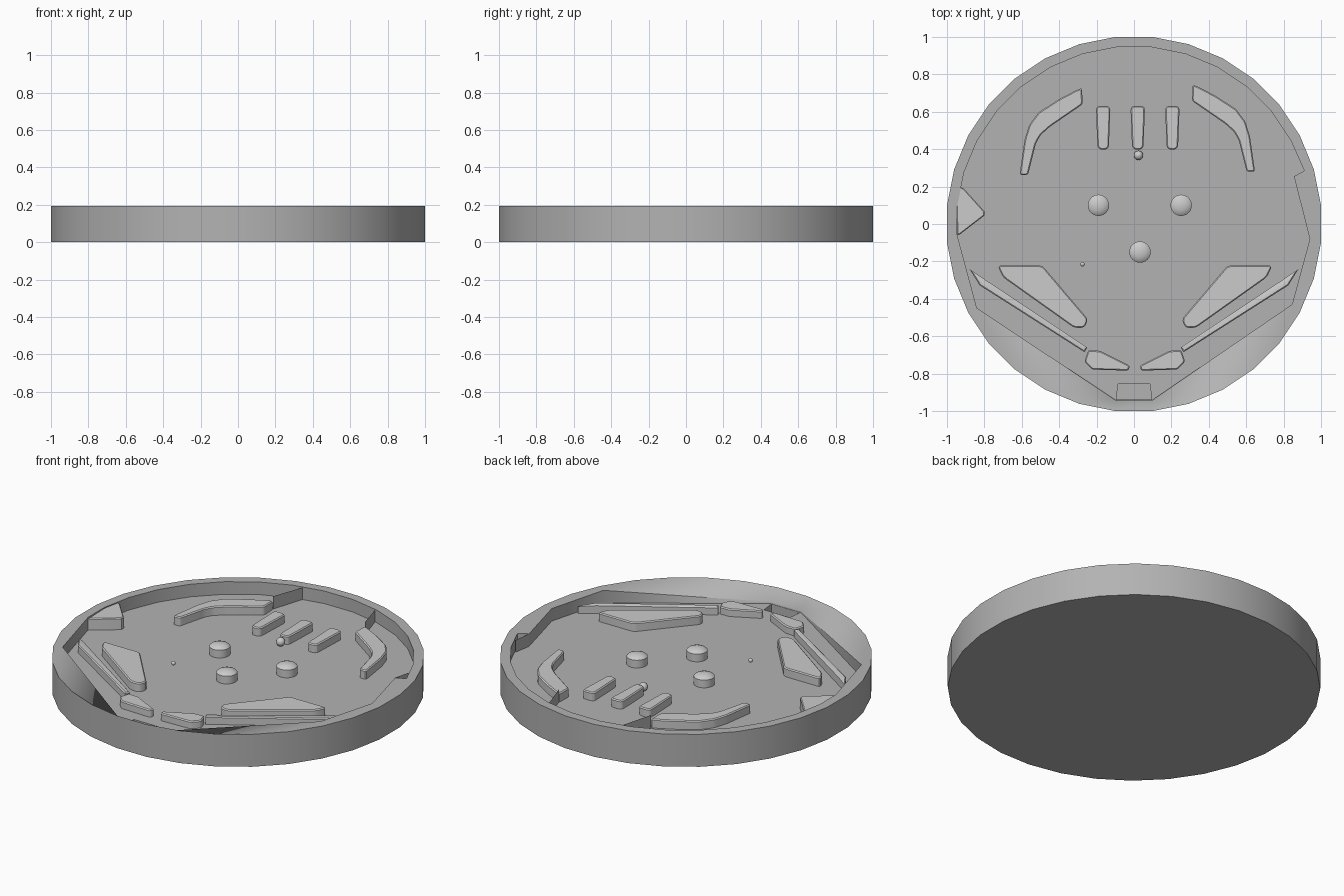
import bpy, bmesh
from math import cos, sin, radians, pi

if "Cube" in bpy.data.objects:
    bpy.data.objects.remove(bpy.data.objects["Cube"])

FLOOR, TOP = 0.118, 0.193
SINK = 0.004


def smooth(ob, angle=25):
    bpy.ops.object.select_all(action='DESELECT')
    ob.select_set(True)
    bpy.context.view_layer.objects.active = ob
    bpy.ops.object.shade_smooth_by_angle(angle=radians(angle))


def new_object(name, bm):
    bmesh.ops.recalc_face_normals(bm, faces=bm.faces)
    me = bpy.data.meshes.new(name)
    bm.to_mesh(me)
    bm.free()
    ob = bpy.data.objects.new(name, me)
    bpy.context.collection.objects.link(ob)
    return ob


def prism(name, pts, z0, z1, corner=0.0, top=0.0):
    """Extruded outline with optional rounded corners and a chamfered top edge."""
    bm = bmesh.new()
    face = bm.faces.new([bm.verts.new((x, y, z0)) for x, y in pts])
    ext = bmesh.ops.extrude_face_region(bm, geom=[face])
    for v in ext['geom']:
        if isinstance(v, bmesh.types.BMVert):
            v.co.z = z1
    if corner:
        edges = [e for e in bm.edges if abs(e.verts[0].co.z - e.verts[1].co.z) > 1e-4]
        bmesh.ops.bevel(bm, geom=edges, offset=corner, segments=3, profile=0.5,
                        affect='EDGES', clamp_overlap=True)
    if top:
        edges = [e for e in bm.edges if all(v.co.z > z1 - 1e-4 for v in e.verts)]
        bmesh.ops.bevel(bm, geom=edges, offset=top, segments=1, profile=0.5,
                        affect='EDGES', clamp_overlap=True)
    return new_object(name, bm)


def ring(r, angles):
    return [(r * cos(radians(a)), r * sin(radians(a))) for a in angles]


def cut(ob, cutter):
    mod = ob.modifiers.new("cut", 'BOOLEAN')
    mod.operation, mod.solver, mod.object = 'DIFFERENCE', 'EXACT', cutter
    cutter.hide_render = True
    bpy.context.view_layer.objects.active = ob
    bpy.ops.object.modifier_apply(modifier=mod.name)
    bpy.data.objects.remove(cutter, do_unlink=True)


# 32-sided round case
step = 360 / 32
case = prism("case", ring(1.0 / cos(pi / 32), [step * (i + .5) for i in range(32)]), 0, TOP)

# sunken playfield, following the rim at the back and tapering to the drain
right_arc = ring(0.95, [28.125 + step * i for i in range(6)])
left_arc = ring(0.95, [95.625 + step * i for i in range(8)])
outline = ([(0.91, 0.285)] + right_arc + left_arc +
           [(-0.945, -0.06), (-0.84, -0.45), (-0.10, -0.94), (0.10, -0.94),
            (0.845, -0.43), (0.94, -0.08), (0.855, 0.255)])
cut(case, prism("playfield_cutter", outline, FLOOR, 0.4))
# drain slot
cut(case, prism("drain_cutter", [(-0.085, -0.855), (0.085, -0.855),
                                 (0.095, -0.938), (-0.095, -0.938)], 0.06, 0.16))
# front apron slopes down towards the drain
bm = bmesh.new()
bm.from_mesh(case.data)
bmesh.ops.triangulate(bm, faces=[f for f in bm.faces if f.calc_center_median().z > TOP - .001])
for v in bm.verts:
    if v.co.z > TOP - .001 and v.co.y < -0.9 and abs(v.co.x) < 0.11 and v.co.y > -0.96:
        v.co.z = FLOOR + 0.01
bm.to_mesh(case.data)
bm.free()
smooth(case, 45)
dark = bpy.data.materials.new("dark_grey")
dark.diffuse_color = (0.45, 0.45, 0.45, 1)
dark.use_nodes = True
dark.node_tree.nodes["Principled BSDF"].inputs["Base Color"].default_value = dark.diffuse_color
case.data.materials.clear()
case.data.materials.append(dark)

# mirrored guides: outline, top height, corner rounding, (x, y) shift of right copy
PAIRS = {
    "arc_guide": ([(-.278, .728), (-.31, .715), (-.40, .668), (-.51, .597), (-.56, .53),
                   (-.585, .45), (-.612, .262), (-.567, .262), (-.525, .43), (-.50, .475),
                   (-.45, .52), (-.275, .64)], 0.17, 0.012, (0.035, 0.018)),
    "slingshot": ([(-.73, -.222), (-.49, -.222), (-.245, -.51), (-.265, -.555),
                   (-.32, -.555), (-.70, -.285)], 0.17, 0.018, (0.01, 0)),
    "lane_rail": ([(-.88, -.24), (-.80, -.295), (-.25, -.66), (-.265, -.685),
                   (-.825, -.328)], 0.165, 0, (0.0, 0)),
    "flipper": ([(-.245, -.675), (-.18, -.678), (-.022, -.758), (-.03, -.784),
                 (-.225, -.778), (-.265, -.735)], 0.162, 0.01, (0.008, 0)),
}
for name, (pts, z1, corner, (dx, dy)) in PAIRS.items():
    for side in ("left", "right"):
        p = pts if side == "left" else [(-x + dx, y + dy) for x, y in pts][::-1]
        smooth(prism(f"{name}_{side}", p, FLOOR - SINK, z1, corner, 0.006))

# three tapered lane posts
for i, x in enumerate((-0.165, 0.02, 0.205)):
    pts = [(x - .039, .632), (x + .039, .632), (x + .03, .398), (x - .03, .398)]
    smooth(prism(f"lane_post_{i + 1}", pts, FLOOR - SINK, 0.168, 0.022, 0.006))

# wedge on the left wall
smooth(prism("side_wedge", [(-.945, -.06), (-.93, -.055), (-.80, .045), (-.80, .068),
                            (-.91, .19), (-.935, .20), (-.95, .09)],
             FLOOR - SINK, 0.187, 0, 0.005))

# domed bumpers
for i, (x, y) in enumerate(((-0.19, 0.10), (0.252, 0.10), (0.032, -0.15))):
    bm = bmesh.new()
    profile = [(0.057, FLOOR - SINK), (0.057, 0.164), (0.048, 0.172), (0.028, 0.180), (0.0, 0.183)]
    verts = [bm.verts.new((r, 0, z)) for r, z in profile]
    edges = [bm.edges.new(e) for e in zip(verts, verts[1:])]
    bmesh.ops.spin(bm, geom=verts + edges, cent=(0, 0, 0), axis=(0, 0, 1),
                   angle=2 * pi, steps=24)
    bmesh.ops.remove_doubles(bm, verts=bm.verts, dist=1e-5)
    ob = new_object(f"bumper_{i + 1}", bm)
    ob.location = (x, y, 0)
    smooth(ob, 35)

# ball and small pin
for name, r, loc in (("ball", 0.025, (0.024, 0.367, 0.143)),
                     ("pin", 0.012, (-0.275, -0.215, 0.158))):
    bpy.ops.mesh.primitive_uv_sphere_add(segments=16, ring_count=10, radius=r, location=loc)
    bpy.context.object.name = name
    bpy.ops.object.shade_smooth()

# thin one-way gates, slightly higher at the inner end
GATES = (("gate_left", (-.22, .92), (-.28, .73)), ("gate_right", (.265, .91), (.315, .745)),
         ("launch_gate", (.872, .357), (.855, .255)))
for name, a, b in GATES:
    bm = bmesh.new()
    bm.faces.new([bm.verts.new(c) for c in ((*a, FLOOR), (*b, FLOOR),
                                            (*b, TOP + .001), (*a, TOP - .004))])
    new_object(name, bm).data.materials.append(dark)
